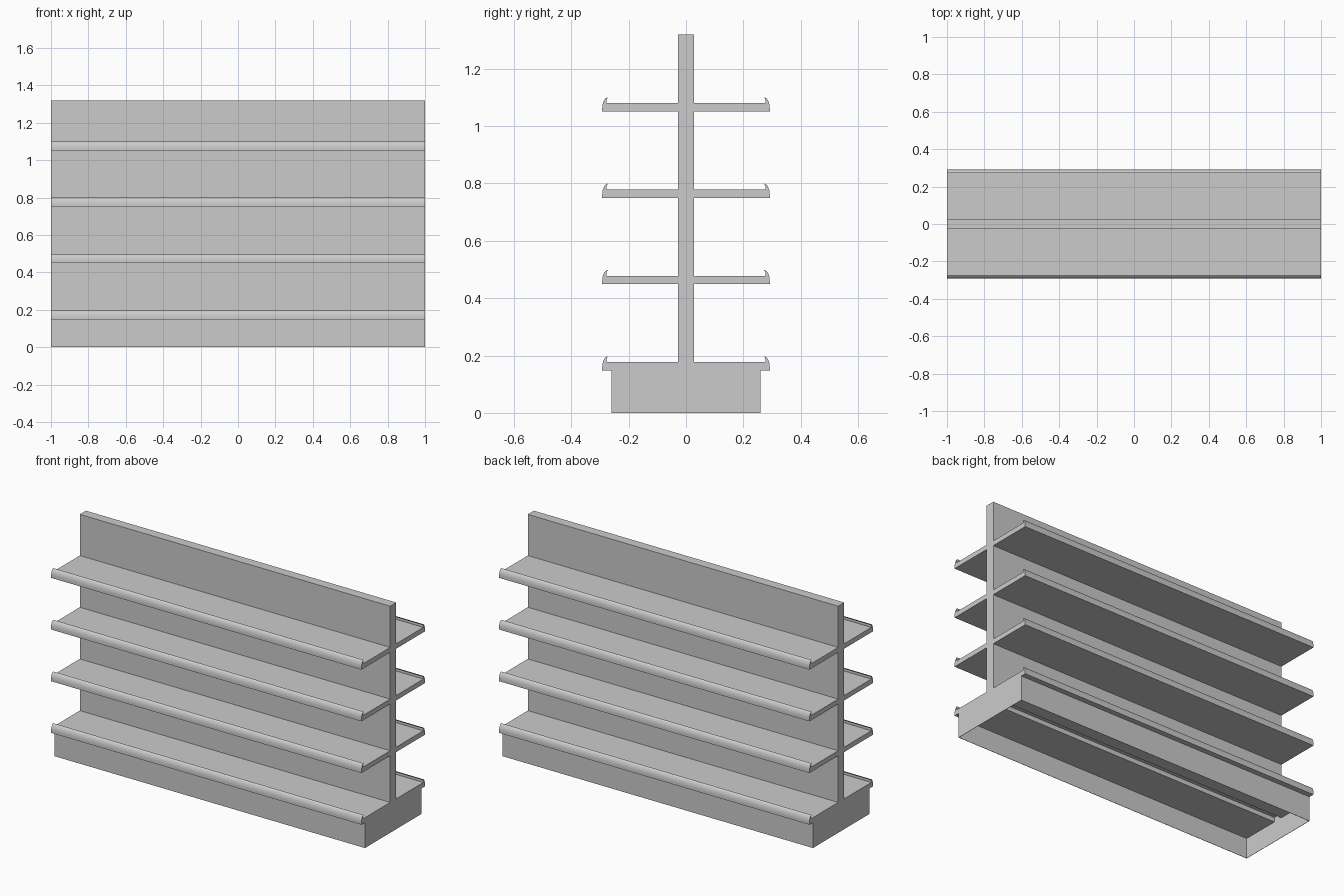
import bpy, bmesh, math

if "Cube" in bpy.data.objects:
    bpy.data.objects.remove(bpy.data.objects["Cube"])

HALF = 1.0                      # half length along x
PANEL = 0.028                   # half thickness of the back panel
SHELF_Z, STEP, THICK = 0.148, 0.301, 0.029
BASE_Y = 0.26


def add_object(name, bm):
    bmesh.ops.recalc_face_normals(bm, faces=bm.faces)
    mesh = bpy.data.meshes.new(name)
    bm.to_mesh(mesh)
    bm.free()
    obj = bpy.data.objects.new(name, mesh)
    bpy.context.collection.objects.link(obj)
    return obj


def box(name, x0, x1, y0, y1, z0, z1):
    bm = bmesh.new()
    bmesh.ops.create_cube(bm, size=1)
    for v in bm.verts:
        v.co = ((x0 + x1) / 2 + v.co.x * (x1 - x0),
                (y0 + y1) / 2 + v.co.y * (y1 - y0),
                (z0 + z1) / 2 + v.co.z * (z1 - z0))
    return add_object(name, bm)


def mirror(obj, x=False, y=False):
    mod = obj.modifiers.new("mirror", 'MIRROR')
    mod.use_axis = (x, y, False)
    mod.use_mirror_merge = False


def extrude_profile(name, points):
    bm = bmesh.new()
    face = bm.faces.new([bm.verts.new((-HALF, y, z)) for y, z in points])
    result = bmesh.ops.extrude_face_region(bm, geom=[face], use_keep_orig=True)
    verts = [g for g in result["geom"] if isinstance(g, bmesh.types.BMVert)]
    bmesh.ops.translate(bm, verts=verts, vec=(2 * HALF, 0, 0))
    return add_object(name, bm)


# Central back panel
box("back_panel", -HALF, HALF, -PANEL, PANEL, SHELF_Z, 1.32)

# Shelf profile: flat board with a rounded, slightly hooked front lip
lip = [(0.272 + 0.020 * math.cos(a), 0.011 + 0.038 * math.sin(a))
       for a in (math.radians(90 * i / 8) for i in range(9))]
profile = [(PANEL, 0), (0.292, 0)] + lip + [(0.277, 0.041), (0.277, THICK), (PANEL, THICK)]

# Shelves on both sides of the panel
for level in range(4):
    z = SHELF_Z + level * STEP
    shelf = extrude_profile(f"shelf_pair_{level + 1}", [(y, h + z) for y, h in profile])
    mirror(shelf, y=True)
    bpy.context.view_layer.objects.active = shelf
    shelf.select_set(True)
    bpy.ops.object.shade_smooth_by_angle(angle=math.radians(30))
    shelf.select_set(False)

# Hollow plinth: thin walls open below, with a recessed ceiling split by a slot
WALL = 0.002
mirror(box("base_long_wall", -HALF, HALF, BASE_Y - WALL, BASE_Y, 0, SHELF_Z), y=True)
mirror(box("base_end_wall", HALF - WALL, HALF, -BASE_Y + WALL, BASE_Y - WALL, 0, SHELF_Z), x=True)
mirror(box("base_ceiling", -HALF + WALL, HALF - WALL, PANEL, BASE_Y - WALL, 0.121, SHELF_Z), y=True)
